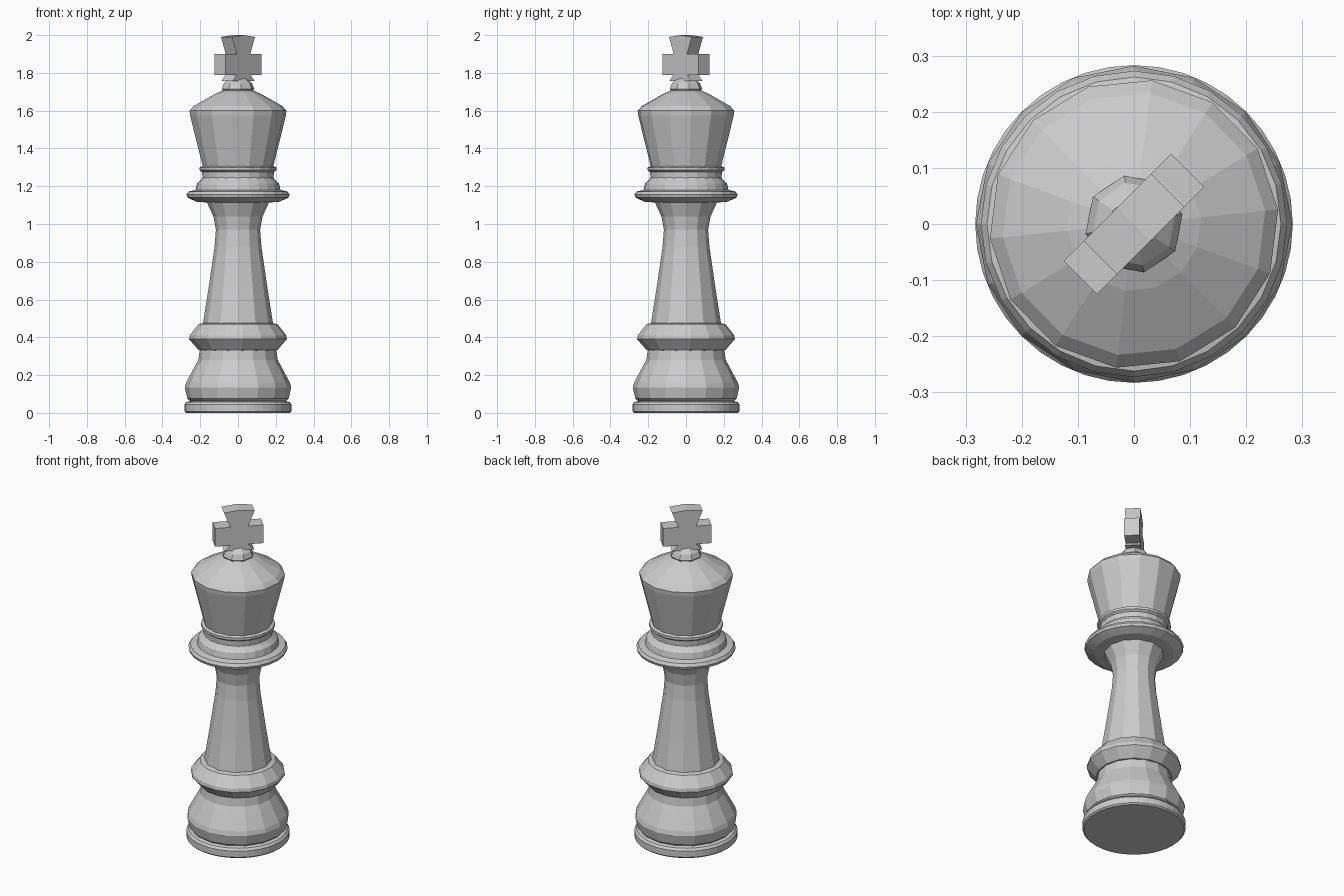
import bpy, bmesh, math
from mathutils import Matrix

if "Cube" in bpy.data.objects:
    bpy.data.objects.remove(bpy.data.objects["Cube"])


def finish(name, bm):
    bmesh.ops.recalc_face_normals(bm, faces=bm.faces)
    mesh = bpy.data.meshes.new(name)
    bm.to_mesh(mesh)
    bm.free()
    obj = bpy.data.objects.new(name, mesh)
    bpy.context.collection.objects.link(obj)
    return obj


def lathe(name, profile, sides, turn=0.0, cap_bottom=False, cap_top=False):
    """Faceted ring stack from (radius, height) pairs."""
    bm = bmesh.new()
    rings = []
    for r, z in profile:
        rings.append([bm.verts.new((r * math.cos(a), r * math.sin(a), z))
                      for a in (turn + 2 * math.pi * i / sides for i in range(sides))])
    for lo, hi in zip(rings, rings[1:]):
        for i in range(sides):
            j = (i + 1) % sides
            bm.faces.new((lo[i], lo[j], hi[j], hi[i]))
    if cap_bottom:
        bm.faces.new(rings[0][::-1])
    if cap_top:
        bm.faces.new(rings[-1])
    return finish(name, bm)


# Round foot disc
lathe("foot_disc", [(0.275, 0), (0.283, 0.008), (0.283, 0.045), (0.272, 0.058), (0.25, 0.063)],
      40, cap_bottom=True)

# Bell-shaped base above the disc
lathe("base_bell", [(0.25, 0.06), (0.268, 0.075), (0.282, 0.135), (0.275, 0.16),
                    (0.235, 0.235), (0.21, 0.28), (0.202, 0.335)], 16)

# Lower collar ring
lathe("lower_collar", [(0.19, 0.33), (0.21, 0.333), (0.26, 0.39), (0.257, 0.41),
                       (0.21, 0.47), (0.17, 0.478)], 16, 0.1)

# Tapering column that flares under the flange
lathe("column", [(0.186, 0.47), (0.156, 0.66), (0.124, 0.88), (0.117, 0.97),
                 (0.13, 1.04), (0.165, 1.115)], 12)

# Wide flange and stepped neck rings
lathe("flange", [(0.14, 1.112), (0.22, 1.118), (0.268, 1.14), (0.273, 1.155), (0.262, 1.172),
                 (0.225, 1.18), (0.217, 1.215), (0.195, 1.235), (0.188, 1.245)], 24)
lathe("neck_ring", [(0.188, 1.235), (0.19, 1.275), (0.203, 1.285), (0.203, 1.3), (0.18, 1.308)], 20)

# Crown with sloped shoulder
lathe("crown", [(0.188, 1.305), (0.255, 1.575), (0.258, 1.6), (0.235, 1.625),
                (0.12, 1.69), (0.06, 1.715)], 14, 0.1)

# Small knob under the cross
lathe("knob", [(0.07, 1.69), (0.088, 1.715), (0.075, 1.745), (0.045, 1.77)], 8, 0.2, cap_top=True)

# Flared cross: half outline mirrored, then extruded and turned diagonally
half = [(0.083, 1.757), (0.05, 1.79), (0.135, 1.79), (0.135, 1.9), (0.05, 1.9), (0.085, 1.99)]
outline = half + [(0, 2.0)] + [(-u, z) for u, z in reversed(half)]
bm = bmesh.new()
face = bm.faces.new([bm.verts.new((u, -0.042, z)) for u, z in outline])
ext = bmesh.ops.extrude_face_region(bm, geom=[face])
bmesh.ops.translate(bm, vec=(0, 0.084, 0),
                    verts=[g for g in ext["geom"] if isinstance(g, bmesh.types.BMVert)])
bmesh.ops.rotate(bm, verts=bm.verts, matrix=Matrix.Rotation(math.radians(45), 3, 'Z'))
finish("cross", bm)
